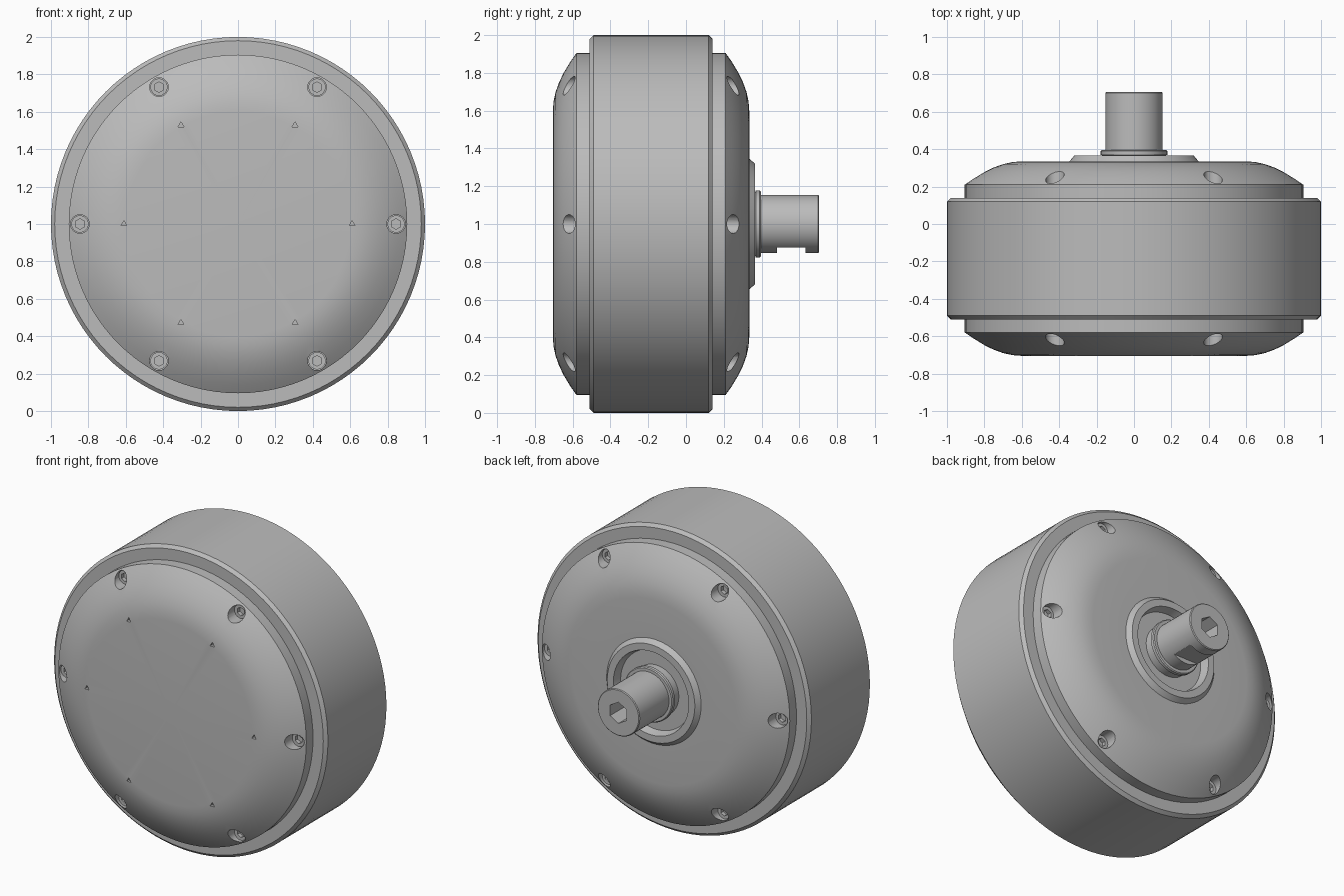
import bpy, bmesh, math
from mathutils import Matrix, Vector

old = bpy.data.objects.get("Cube")
if old:
    bpy.data.objects.remove(old, do_unlink=True)

metal = bpy.data.materials.new("grey_metal")
metal.use_nodes = True
GREY = (0.5, 0.5, 0.5, 1)
metal.diffuse_color = GREY
metal.node_tree.nodes["Principled BSDF"].inputs["Base Color"].default_value = GREY

MIRROR = -0.37  # the two covers mirror about half this y


def make_object(name, bm):
    bmesh.ops.recalc_face_normals(bm, faces=bm.faces)
    mesh = bpy.data.meshes.new(name)
    bm.to_mesh(mesh)
    bm.free()
    mesh.materials.append(metal)
    obj = bpy.data.objects.new(name, mesh)
    bpy.context.collection.objects.link(obj)
    return obj


def lathe(name, profile, steps=96, closed=False):
    """Turn (radius, y) points about the y axis through z = 1."""
    bm = bmesh.new()
    verts = [bm.verts.new((r, y, 1)) for r, y in profile]
    edges = [bm.edges.new(p) for p in zip(verts, verts[1:])]
    if closed:
        edges.append(bm.edges.new((verts[-1], verts[0])))
    bmesh.ops.spin(bm, geom=verts + edges, cent=(0, 0, 1), axis=(0, 1, 0),
                   angle=math.tau, steps=steps, use_merge=False)
    bmesh.ops.remove_doubles(bm, verts=bm.verts, dist=0.0005)
    return make_object(name, bm)


def rods(name, spots, radius, y0, y1, sides):
    """Cylinders along y at each (x, z) spot."""
    bm = bmesh.new()
    for x, z in spots:
        place = Matrix.Translation((x, (y0 + y1) / 2, z)) @ Matrix.Rotation(math.pi / 2, 4, "X")
        bmesh.ops.create_cone(bm, cap_ends=True, segments=sides, radius1=radius,
                              radius2=radius, depth=abs(y1 - y0), matrix=place)
    return make_object(name, bm)


def cut(obj, cutter):
    cutter.hide_render = True
    mod = obj.modifiers.new("cut", "BOOLEAN")
    mod.operation = "DIFFERENCE"
    mod.solver = "EXACT"
    mod.object = cutter
    bpy.context.view_layer.objects.active = obj
    bpy.ops.object.modifier_apply(modifier=mod.name)
    bpy.data.objects.remove(cutter, do_unlink=True)


def ring_spots(radius):
    return [(radius * math.cos(i * math.pi / 3), 1 + radius * math.sin(i * math.pi / 3))
            for i in range(6)]


# Outer drum
parts = [lathe("drum", [(0.88, -0.51), (0.98, -0.51), (1, -0.49), (1, 0.12),
                        (0.98, 0.14), (0.88, 0.14)], closed=True)]

# Domed covers with counterbored bolts
dome = [(0.905, -0.45), (0.905, -0.58), (0.86, -0.612), (0.8, -0.648), (0.75, -0.672),
        (0.7, -0.69), (0.65, -0.701), (0.6, -0.705)]
front = lathe("front_cover", [(0, -0.45)] + dome + [(0, -0.705)])
back_dome = [(r, MIRROR - y) for r, y in dome]
# raised bearing boss with a recess in the middle
boss = [(0.345, 0.335), (0.32, 0.365), (0.275, 0.365), (0.26, 0.31), (0, 0.31)]
back = lathe("back_cover", [(0, 0.08)] + back_dome + boss)

bolt_spots = ring_spots(0.845)
for side, cover in (("front", front), ("back", back)):
    ys = [-0.8, -0.53, -0.575, -0.55]
    if side == "back":
        ys = [MIRROR - y for y in ys]
    outside, floor, head, socket = ys
    cut(cover, rods("bolt_hole_cutter", bolt_spots, 0.05, outside, floor, 20))
    bolts = rods(side + "_bolts", bolt_spots, 0.046, floor, head, 20)
    cut(bolts, rods("socket_cutter", bolt_spots, 0.028, outside, socket, 6))
    parts += [cover, bolts]

# Tiny pits in the front face
cut(front, rods("pit_cutter", ring_spots(0.61), 0.018, -0.8, -0.685, 3))

# Shaft with a collar, a flat underneath and a hexagonal end socket
shaft = lathe("shaft", [(0, 0.3), (0.165, 0.3), (0.165, 0.365), (0.178, 0.37),
                        (0.178, 0.39), (0.172, 0.396), (0.153, 0.396), (0.153, 0.7),
                        (0.148, 0.705), (0, 0.705)], 48)
cut(shaft, rods("end_socket_cutter", [(0, 1)], 0.07, 0.55, 0.8, 6))
bm = bmesh.new()
bmesh.ops.create_cube(bm, size=1, matrix=Matrix.Translation((0, 0.557, 0.776))
                      @ Matrix.Diagonal(Vector((0.5, 0.15, 0.2, 1))))
cut(shaft, make_object("flat_cutter", bm))
parts.append(shaft)

# Smooth shading with sharp edges kept
bpy.ops.object.select_all(action="DESELECT")
for part in parts:
    part.select_set(True)
bpy.context.view_layer.objects.active = parts[0]
bpy.ops.object.shade_smooth_by_angle(angle=math.radians(25))
